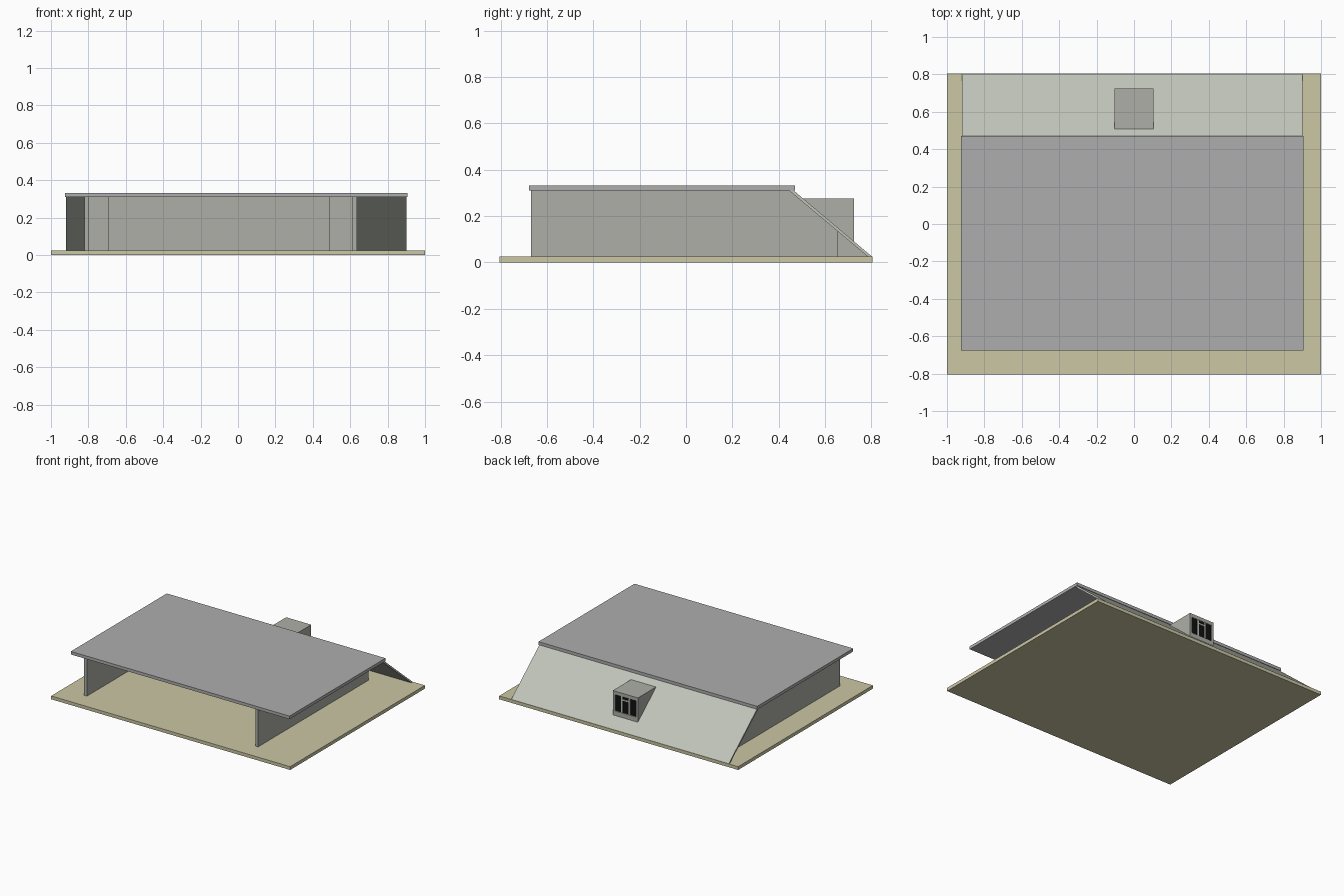
import bpy

if "Cube" in bpy.data.objects:
    bpy.data.objects.remove(bpy.data.objects["Cube"])


def material(name, rgb):
    m = bpy.data.materials.new(name)
    m.diffuse_color = (*rgb, 1)
    m.use_nodes = True
    m.node_tree.nodes["Principled BSDF"].inputs["Base Color"].default_value = m.diffuse_color
    return m


KHAKI = material("khaki", (0.60, 0.57, 0.37))
WALL = material("wall_grey", (0.42, 0.43, 0.39))
PANEL = material("pale_grey", (0.52, 0.55, 0.48))
ROOF = material("roof_grey", (0.42, 0.42, 0.42))
BLACK = material("black", (0.005, 0.005, 0.005))


def extrude(name, x0, x1, profile, mat):
    """Extrude a (y, z) profile, listed counter-clockwise from +x, along x."""
    n = len(profile)
    verts = [(x, y, z) for x in (x0, x1) for y, z in profile]
    faces = [tuple(reversed(range(n))), tuple(range(n, 2 * n))]
    faces += [(i, (i + 1) % n, n + (i + 1) % n, n + i) for i in range(n)]
    me = bpy.data.meshes.new(name)
    me.from_pydata(verts, [], faces)
    me.materials.append(mat)
    ob = bpy.data.objects.new(name, me)
    bpy.context.collection.objects.link(ob)
    return ob


def box(name, x, y, z, mat):
    return extrude(name, *x, [(y[0], z[0]), (y[1], z[0]), (y[1], z[1]), (y[0], z[1])], mat)


FLOOR, EAVE = 0.025, 0.31


def under(y):
    """Height of the sloped panel's underside."""
    return EAVE - (y - 0.445) * (EAVE - FLOOR) / 0.34


# Ground slab and flat roof
box("base_slab", (-1, 1), (-0.805, 0.805), (0, FLOOR), KHAKI)
box("flat_roof", (-0.925, 0.905), (-0.677, 0.47), (EAVE, 0.333), ROOF)

# Sloped rear panel
extrude("sloped_panel", -0.92, 0.90,
        [(0.445, EAVE), (0.785, FLOOR), (0.803, FLOOR), (0.465, EAVE)], PANEL)

# Side walls, cut to the slope
extrude("left_wall", -0.82, -0.797, [(-0.668, FLOOR), (0.785, FLOOR), (0.445, EAVE), (-0.668, EAVE)], WALL)
extrude("right_wall", 0.613, 0.636,
        [(-0.668, FLOOR), (0.63, FLOOR), (0.63, under(0.63)), (0.445, EAVE), (-0.668, EAVE)], WALL)

# Low wall under the slope
extrude("low_back_wall", -0.797, 0.636,
        [(0.63, FLOOR), (0.653, FLOOR), (0.653, under(0.653)), (0.63, under(0.63))], WALL)

# Full-height inner wall with short returns at each end
box("inner_wall", (-0.69, 0.49), (0.42, 0.443), (FLOOR, EAVE), WALL)
for name, x in (("left_return", (-0.797, -0.69)), ("right_return", (0.49, 0.613))):
    box(name, x, (0.40, 0.423), (FLOOR, EAVE), WALL)

# Dormer body with its underside following the slope
extrude("dormer", -0.105, 0.105, [(0.512, 0.268), (0.715, 0.097), (0.715, 0.275), (0.508, 0.275)], WALL)

# Dormer window: dark glass, surround, mullions and transom
box("dormer_glass", (-0.09, 0.09), (0.714, 0.717), (0.12, 0.25), BLACK)
for side in (-1, 1):
    box("window_jamb", sorted((side * 0.088, side * 0.105)), (0.715, 0.725), (0.09, 0.275), WALL)
    box("window_mullion", sorted((side * 0.026, side * 0.036)), (0.716, 0.723), (0.125, 0.248), PANEL)
box("window_head", (-0.088, 0.088), (0.715, 0.725), (0.248, 0.275), WALL)
box("window_sill", (-0.088, 0.088), (0.715, 0.725), (0.09, 0.125), WALL)
box("window_transom", (-0.026, 0.026), (0.716, 0.722), (0.218, 0.228), PANEL)
